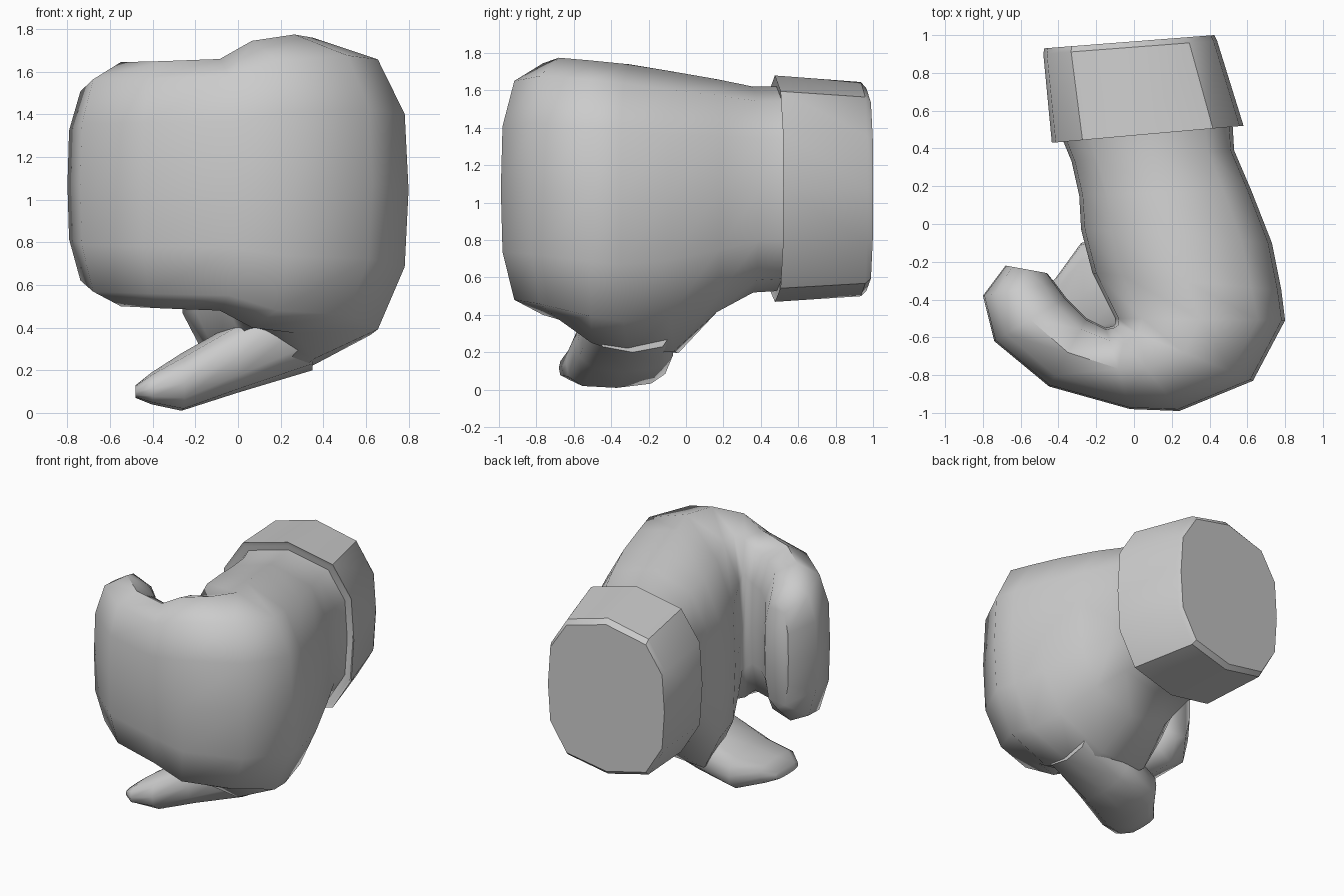
import bpy, bmesh

# Half-rounded ring: u runs inner -> outer, v runs bottom -> top
RING = [(.5, 1), (.84, .93), (.98, .75), (1, .5), (.98, .25), (.84, .06),
        (.5, 0), (.16, .06), (.02, .25), (0, .5), (.02, .75), (.16, .93)]


def loft(name, sections, angle):
    """Each section: outer x, y, inner x, y, outer bottom z, inner bottom z, top z."""
    bm = bmesh.new()
    rings = []
    for ox, oy, ix, iy, zo, zi, zt in sections:
        ring = []
        for u, v in RING:
            zb = zi + (zo - zi) * u
            ring.append(bm.verts.new((ix + (ox - ix) * u, iy + (oy - iy) * u, zb + (zt - zb) * v)))
        rings.append(ring)
    n = len(RING)
    for a, b in zip(rings, rings[1:]):
        for i in range(n):
            bm.faces.new((a[i], a[(i + 1) % n], b[(i + 1) % n], b[i]))
    bm.faces.new(rings[0])
    bm.faces.new(rings[-1])
    bmesh.ops.recalc_face_normals(bm, faces=bm.faces)
    me = bpy.data.meshes.new(name)
    bm.to_mesh(me)
    bm.free()
    ob = bpy.data.objects.new(name, me)
    bpy.context.collection.objects.link(ob)
    bpy.ops.object.select_all(action='DESELECT')
    ob.select_set(True)
    bpy.context.view_layer.objects.active = ob
    bpy.ops.object.shade_smooth_by_angle(angle=angle)
    return ob


# Palm curling round into the joined fingers
loft("mitten_palm_and_fingers", [
    (.52, .56, -.40, .50, .53, .53, 1.62),
    (.53, .39, -.33, .33, .52, .52, 1.62),
    (.62, .18, -.29, .15, .45, .38, 1.66),
    (.73, -.10, -.28, -.03, .36, .05, 1.70),
    (.78, -.35, -.22, -.26, .32, .05, 1.74),
    (.80, -.51, -.10, -.50, .33, .17, 1.76),
    (.63, -.83, -.10, -.53, .375, .375, 1.775),
    (.24, -.99, -.11, -.54, .40, .40, 1.745),
    (-.02, -.98, -.15, -.55, .48, .48, 1.66),
    (-.45, -.86, -.25, -.50, .49, .49, 1.65),
    (-.74, -.62, -.36, -.39, .50, .50, 1.645),
    (-.80, -.38, -.42, -.31, .56, .56, 1.58),
    (-.68, -.22, -.46, -.26, .68, .68, 1.46),
], 1.0)

# Thumb stub curling under the palm
loft("thumb", [
    (.35, -.52, .35, -.05, .20, .20, .70),
    (.00, -.58, .00, -.06, .09, .10, .43),
    (-.25, -.64, -.28, -.10, .00, .02, .28),
    (-.40, -.68, -.41, -.28, .04, .04, .19),
    (-.48, -.62, -.48, -.36, .07, .07, .13),
], 1.0)

# Thick cuff with a stepped lip and flat ends
loft("cuff", [
    (.565, .53, -.42, .44, .49, .49, 1.65),
    (.58, .52, -.435, .43, .47, .47, 1.68),
    (.44, .97, -.48, .90, .50, .50, 1.645),
    (.425, 1.0, -.475, .93, .53, .53, 1.61),
], .6)
